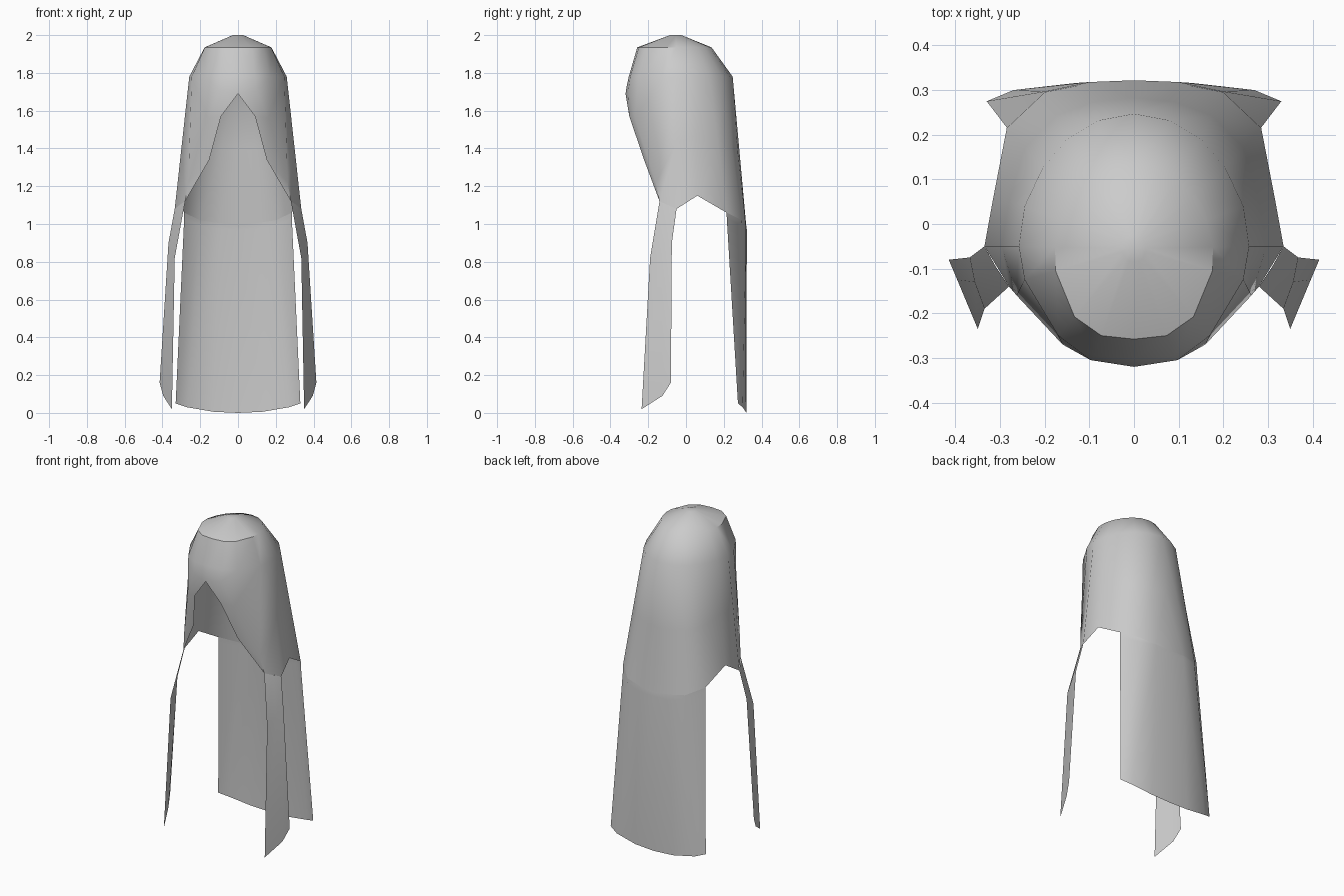
import bpy, bmesh
from mathutils import Vector

if "Cube" in bpy.data.objects:
    bpy.data.objects.remove(bpy.data.objects["Cube"])


def sheet(name, rows):
    """Mirrored smooth sheet from rows of points (right half, back to front)."""
    bm = bmesh.new()
    grid = [[bm.verts.new(p) for p in row] for row in rows]
    for a, b in zip(grid, grid[1:]):
        for i in range(len(a) - 1):
            bm.faces.new((a[i], a[i + 1], b[i + 1], b[i]))
    bmesh.ops.remove_doubles(bm, verts=bm.verts, dist=0.0005)
    mesh = bpy.data.meshes.new(name)
    bm.to_mesh(mesh)
    bm.free()
    ob = bpy.data.objects.new(name, mesh)
    bpy.context.collection.objects.link(ob)
    bpy.ops.object.select_all(action='DESELECT')
    ob.select_set(True)
    bpy.context.view_layer.objects.active = ob
    ob.modifiers.new("Mirror", 'MIRROR').merge_threshold = 0.001
    bpy.ops.object.modifier_apply(modifier="Mirror")
    bpy.ops.object.shade_smooth_by_angle(angle=0.7)
    return ob


# Hood outline at the brow and at the hem, from back centre to front centre
brow = [(0, .247), (.08, .232), (.15, .19), (.205, .125), (.245, .04),
        (.258, -.05), (.245, -.125), (.17, -.25), (.09, -.295), (0, -.303)]
hem = [(0, .318, 1.0), (.1, .315, 1.005), (.2, .295, 1.02), (.285, .215, 1.06),
       (.315, .06, 1.15), (.335, -.05, 1.08), (.28, -.14, 1.12),
       (.152, -.222, 1.34), (.09, -.3, 1.57), (0, -.32, 1.69)]
# Crease where the hood folds in around the face opening
crease = [(.263, -.16, 1.22), (.16, -.27, 1.56), (.097, -.305, 1.71), (0, -.314, 1.73)]

POLE_Y = -0.055


def crown(scale_back, scale_front, z):
    row = []
    for x, y in brow:
        t = min(1, max(0, (.25 - y) / .57))
        s = scale_back + (scale_front - scale_back) * t ** 2
        row.append((x * s, POLE_Y + (y - POLE_Y) * s, z))
    return row


brow_row = [(x, y, 1.78) for x, y in brow]
middle = [Vector(a).lerp(Vector(b), 0.5) for a, b in zip(brow_row[:6], hem)] + crease
sheet("hood", [crown(0, 0, 2.0), crown(.1, .12, 2.0), crown(.63, .83, 1.935),
               brow_row, middle, hem])

# Long panel hanging down the back
panel_foot = [(0, .32, 0), (.13, .316, .006), (.27, .3, .03), (.33, .275, .05)]
panel_bend = [(0, .322, .97), (.1, .318, .975), (.2, .297, .99), (.285, .216, 1.03)]
sheet("back_panel", [hem[:4], panel_bend, panel_foot])

# Two narrow front lappets, outer edge to inner edge
sheet("front_lappet", [
    [hem[5], (.31, -.095, 1.1), hem[6]],
    [(.368, -.075, .9), (.357, -.13, .86), (.335, -.19, .82)],
    [(.415, -.08, .16), (.396, -.125, .09), (.35, -.235, .02)]])
